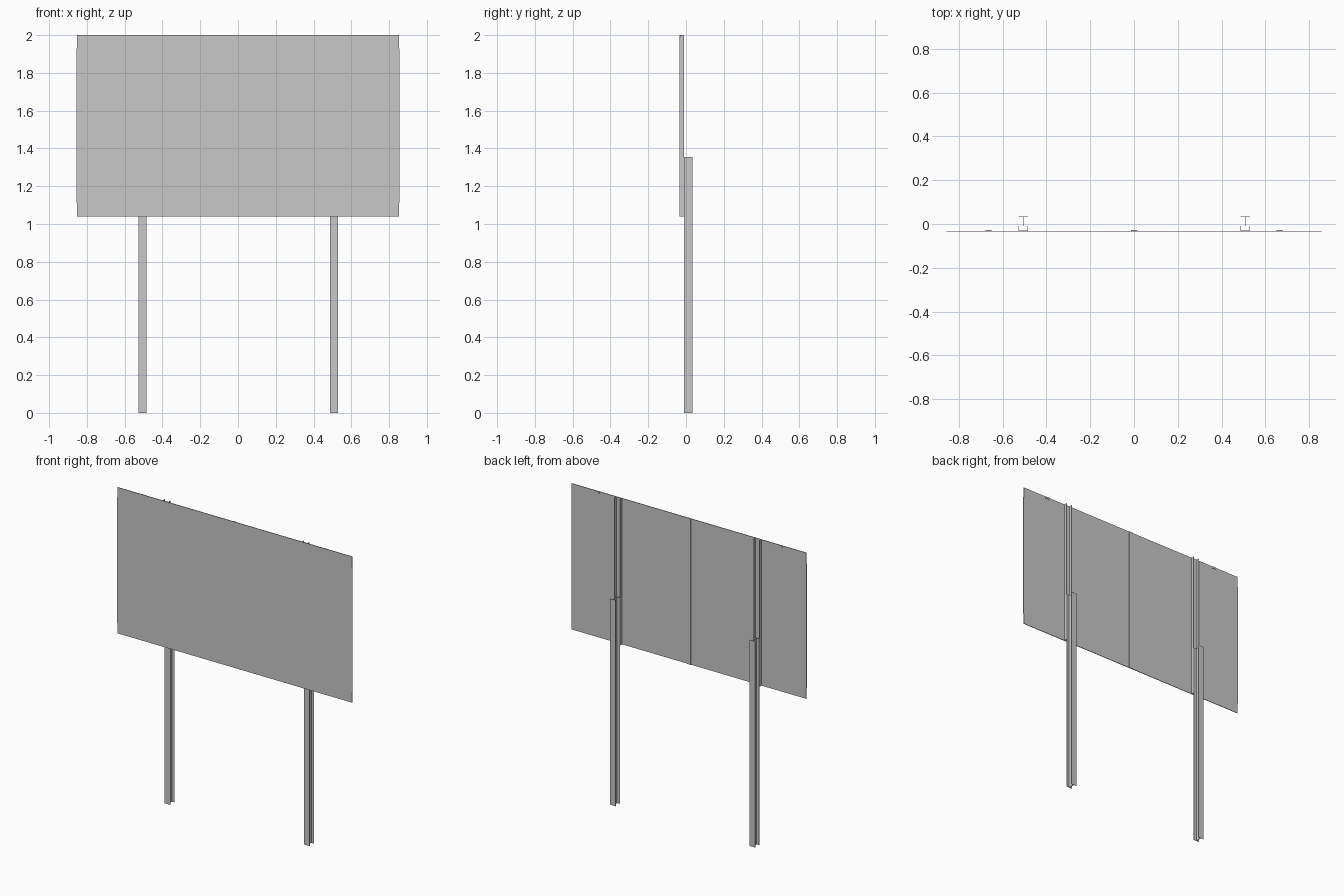
import bpy
import bmesh

cube = bpy.data.objects.get("Cube")
if cube:
    bpy.data.objects.remove(cube, do_unlink=True)

GREY = (0.58, 0.58, 0.58, 1.0)
metal = bpy.data.materials.new("light_grey_metal")
metal.use_nodes = True
metal.diffuse_color = GREY
metal.node_tree.nodes["Principled BSDF"].inputs["Base Color"].default_value = GREY


def extrude_profile(name, profile, z0, z1):
    """Solid upright bar from a closed plan profile."""
    bm = bmesh.new()
    base = bm.faces.new([bm.verts.new((x, y, z0)) for x, y in profile])
    top = bmesh.ops.extrude_face_region(bm, geom=[base])["geom"]
    verts = [v for v in top if isinstance(v, bmesh.types.BMVert)]
    bmesh.ops.translate(bm, verts=verts, vec=(0, 0, z1 - z0))
    bmesh.ops.recalc_face_normals(bm, faces=bm.faces)
    mesh = bpy.data.meshes.new(name)
    bm.to_mesh(mesh)
    bm.free()
    mesh.materials.append(metal)
    obj = bpy.data.objects.new(name, mesh)
    bpy.context.collection.objects.link(obj)


def box(name, x0, x1, y0, y1, z0, z1):
    extrude_profile(name, [(x0, y0), (x1, y0), (x1, y1), (x0, y1)], z0, z1)


def i_beam(cx, w, web, y0, y1, t):
    half = [(w, y0), (w, y0 + t), (web, y0 + t), (web, y1 - t), (w, y1 - t), (w, y1)]
    return [(cx + x, y) for x, y in half] + [(cx - x, y) for x, y in reversed(half)]


def channel(cx, w, y0, y1, t):
    # U section with its web on the panel, open to the rear
    half = [(w, y0), (w, y1), (w - t, y1), (w - t, y0 + t)]
    return [(cx + x, y) for x, y in half] + [(cx - x, y) for x, y in reversed(half)]


BOTTOM, TOP, HALF = 1.04, 2.0, 0.853
FRONT, BACK = -0.035, -0.031

# Sign panel with a flat joint cover down the middle of its back
box("sign_panel", -HALF, HALF, FRONT, BACK, BOTTOM, TOP)
box("centre_joint_cover", -0.014, 0.014, BACK, BACK + 0.003, BOTTOM, TOP)

for side, sign, cx in (("right", -1, -0.506), ("left", 1, 0.508)):
    # Post and the mounting rail that joins it to the panel
    extrude_profile(side + "_post", i_beam(cx, 0.021, 0.002, -0.01, 0.035, 0.002), 0, 1.355)
    extrude_profile(side + "_mounting_rail", channel(cx, 0.021, BACK, -0.01, 0.002), BOTTOM, TOP)

    # Thin trim on the panel's end, stopping short of the corners
    inner, outer = sorted((sign * HALF, sign * (HALF + 0.003)))
    box(side + "_end_trim", inner, outer, FRONT + 0.001, BACK, BOTTOM + 0.07, TOP - 0.07)

    # Small clip behind the panel's top edge
    clip = sign * 0.665
    box(side + "_top_clip", clip - 0.014, clip + 0.014, BACK, BACK + 0.003, TOP - 0.012, TOP)
